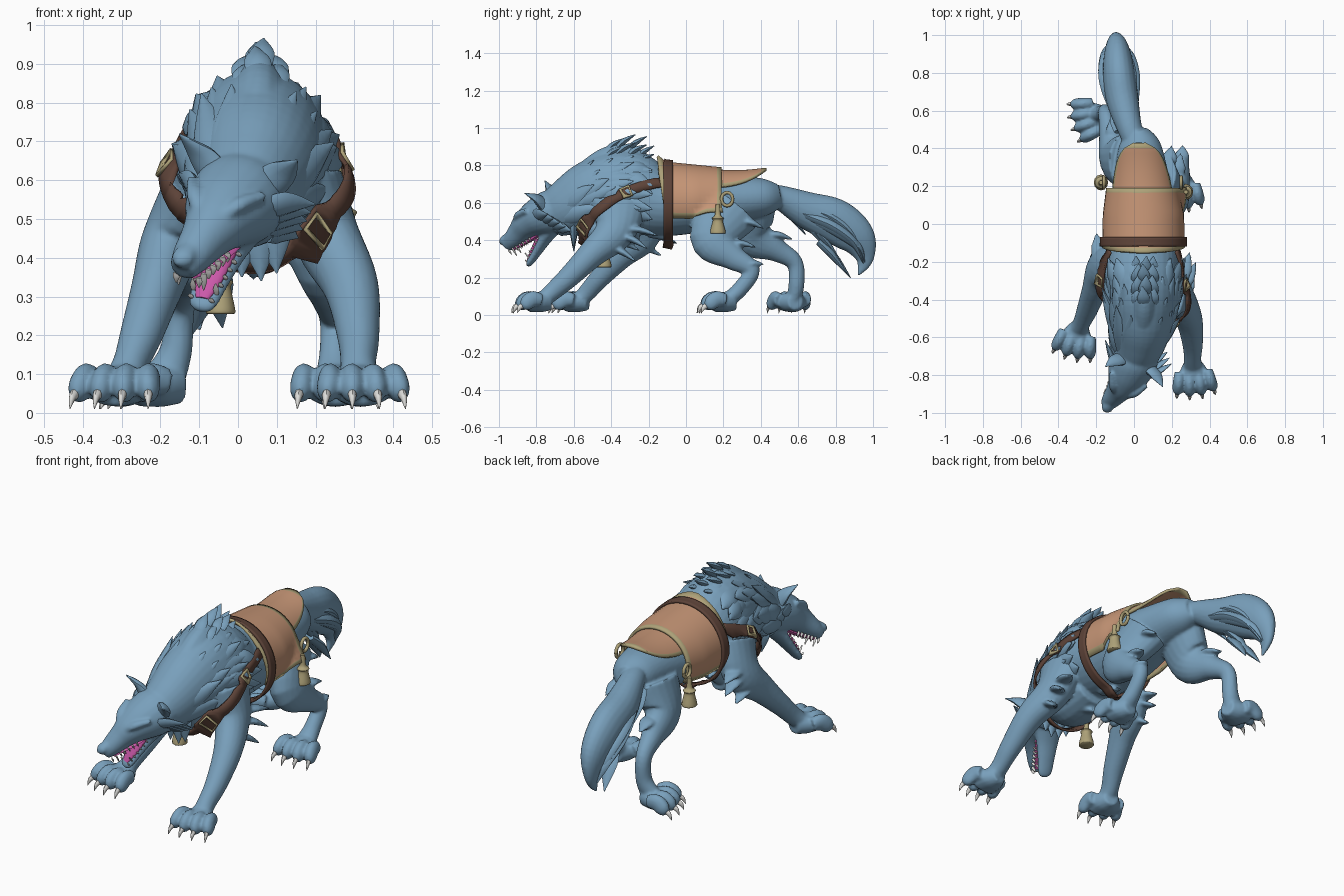
import bpy, bmesh, random
from math import sin, cos, pi, radians, sqrt
from mathutils import Vector, Matrix

random.seed(4)
cube = bpy.data.objects.get("Cube")
if cube:
    bpy.data.objects.remove(cube, do_unlink=True)
X_AXIS = Vector((1, 0, 0))


def material(name, color):
    m = bpy.data.materials.new(name)
    m.use_nodes = True
    m.diffuse_color = (*color, 1)
    m.node_tree.nodes["Principled BSDF"].inputs["Base Color"].default_value = (*color, 1)
    return m


FUR = material("blue fur", (.19, .35, .5))
LEATHER = material("tan leather", (.56, .3, .18))
STRAP = material("dark brown leather", (.11, .056, .04))
GOLD = material("dull gold", (.42, .36, .19))
PINK = material("pink mouth", (.6, .1, .4))
IVORY = material("ivory", (.72, .72, .7))


def smooth_path(points, steps):
    """Catmull-Rom interpolation of points with any number of components."""
    p = [Vector(q) for q in points]
    p = [p[0]] + p + [p[-1]]
    out = []
    for a, b, c, d in zip(p, p[1:], p[2:], p[3:]):
        for i in range(steps):
            t = i / steps
            out.append((b * 2 + (c - a) * t + (a * 2 - b * 5 + c * 4 - d) * t * t
                        + (b * 3 - a - c * 3 + d) * t ** 3) * .5)
    return out + [p[-1]]


def tangent(path, i):
    ahead, behind = path[min(i + 1, len(path) - 1)], path[max(i - 1, 0)]
    return (Vector(ahead[:3]) - Vector(behind[:3])).normalized()


def loft(bm, points, sides=16, steps=6, ref=X_AXIS, frame=Matrix()):
    """Closed tube through (x, y, z, half width, half height) sections."""
    path, rings = smooth_path(points, steps), []
    for i, p in enumerate(path):
        t = tangent(path, i)
        side = (ref - t * ref.dot(t)).normalized()
        up = side.cross(t)
        w, h = max(p[3], .001), max(p[4], .001)
        angles = [2 * pi * k / sides for k in range(sides)]
        rings.append([bm.verts.new(frame @ (Vector(p[:3]) + side * w * cos(a) + up * h * sin(a)))
                      for a in angles])
    for a, b in zip(rings, rings[1:]):
        for k in range(sides):
            n = (k + 1) % sides
            bm.faces.new((a[k], a[n], b[n], b[k]))
    bm.faces.new(rings[0])
    bm.faces.new(rings[-1])


def tuft(bm, root, tip, w, ref=X_AXIS, frame=Matrix(), sag=.012):
    root, tip = Vector(root), Vector(tip)
    mid = root.lerp(tip, .45) + Vector((0, 0, sag))
    loft(bm, [(*root, w * .8, w * .4), (*mid, w, w * .45), (*tip, .002, .002)], 8, 5, ref, frame)


def finish(bm, name, *mats):
    bmesh.ops.recalc_face_normals(bm, faces=bm.faces[:])
    mesh = bpy.data.meshes.new(name)
    bm.to_mesh(mesh)
    bm.free()
    for m in mats:
        mesh.materials.append(m)
    obj = bpy.data.objects.new(name, mesh)
    bpy.context.collection.objects.link(obj)
    bpy.ops.object.select_all(action='DESELECT')
    obj.select_set(True)
    bpy.context.view_layer.objects.active = obj
    bpy.ops.object.shade_smooth_by_angle(angle=radians(55))
    return obj


def fit_to_body(obj, mode, offset, thickness):
    wrap = obj.modifiers.new("fit", 'SHRINKWRAP')
    wrap.target, wrap.wrap_mode, wrap.offset = body, mode, offset
    solid = obj.modifiers.new("thickness", 'SOLIDIFY')
    solid.thickness, solid.offset = thickness, 0


# Torso sections from rump to neck, also used to place fur and tack
TORSO = [(.02, .5, .64, .05, .06), (.03, .42, .63, .11, .1), (.04, .25, .62, .145, .13),
         (.05, .05, .605, .18, .165), (.05, -.15, .605, .185, .185), (.05, -.32, .66, .19, .225),
         (.05, -.48, .64, .17, .2), (.03, -.62, .58, .14, .16), (0, -.72, .53, .11, .12)]


def surface(y, angle, lift=0):
    """Point on the torso at y, with the angle measured from the top."""
    y = max(min(y, TORSO[0][1]), TORSO[-1][1])
    for a, b in zip(TORSO, TORSO[1:]):
        if a[1] >= y >= b[1]:
            s = Vector(a).lerp(Vector(b), (a[1] - y) / (a[1] - b[1]))
            return Vector((s[0] + (s[3] + lift) * sin(angle), y, s[2] + (s[4] + lift) * cos(angle)))


# Head frame: local x is the head's left, -y its nose, z its crown
left, back = Vector((.9, -.32, -.2)).normalized(), Vector((.39, .79, .48)).normalized()
HEAD = Matrix.Translation((0, -.72, .54)) @ Matrix((left, back, left.cross(back))).transposed().to_4x4()

skin, claws, fur = bmesh.new(), bmesh.new(), bmesh.new()
loft(skin, TORSO, 32)
# Neck crest and chest
loft(skin, [(.03, -.64, .62, .06, .08), (.05, -.48, .72, .085, .13), (.055, -.34, .77, .08, .145),
            (.05, -.2, .7, .08, .12)], 20)
loft(skin, [(.04, -.58, .5, .08, .06), (.04, -.45, .46, .13, .1), (.04, -.25, .46, .12, .07)])
# Skull, muzzle, nose and lower jaw
loft(skin, [(0, .1, -.01, .11, .11), (0, 0, .01, .125, .12), (0, -.08, .022, .112, .103), (0, -.15, .022, .085, .082),
            (-.006, -.21, .008, .064, .065), (-.014, -.28, -.01, .05, .048), (-.02, -.325, -.024, .035, .034)],
     24, frame=HEAD)
loft(skin, [(-.014, -.29, .024, .024, .016), (-.018, -.325, .012, .03, .022), (-.02, -.345, -.002, .014, .014)],
     frame=HEAD)
loft(skin, [(0, -.02, -.06, .08, .05), (0, -.1, -.092, .062, .036), (.003, -.18, -.13, .048, .026),
            (.006, -.25, -.162, .038, .018), (.006, -.27, -.168, .016, .01)], frame=HEAD)
# Brows, ears and cheek fur
for s in (-1, 1):
    loft(skin, [(s * .03, -.19, .068, .012, .012), (s * .062, -.14, .09, .022, .018),
                (s * .1, -.07, .085, .014, .014)], frame=HEAD)
    loft(fur, [(s * .08, .02, .07, .045, .028), (s * .12, .02, .115, .036, .018),
               (s * .165, .0, .17, .002, .002)], 10, frame=HEAD)
    for k in range(5):
        tuft(fur, (s * .08, .02 * k - .06, .03 - .028 * k), (s * (.19 - .016 * k), .06 + .01 * k, .01 - .035 * k),
             .035, Vector((0, 0, 1)), HEAD)

# Legs: sections down to the wrist, then the paw base and its heading
LEGS = {
    "front_left": ([(.18, -.36, .6, .09, .16), (.23, -.38, .45, .085, .11), (.29, -.5, .33, .072, .075),
                    (.31, -.63, .2, .055, .058), (.31, -.72, .12, .046, .048)], (.315, -.78), (.1, -1)),
    "front_right": ([(-.1, -.27, .58, .09, .15), (-.17, -.24, .44, .08, .11), (-.21, -.35, .32, .066, .075),
                     (-.25, -.46, .2, .055, .055), (-.28, -.53, .12, .046, .048)], (-.3, -.58), (-.25, -1)),
    "hind_left": ([(.13, .25, .57, .1, .16), (.21, .14, .41, .08, .12), (.24, .25, .31, .055, .07),
                   (.25, .35, .24, .04, .045), (.25, .29, .14, .042, .042)], (.25, .21), (.05, -1)),
    "hind_right": ([(-.04, .33, .58, .1, .15), (-.1, .35, .43, .085, .12), (-.13, .48, .35, .055, .065),
                    (-.15, .58, .28, .04, .045), (-.16, .59, .16, .042, .042)], (-.2, .57), (-.9, -.25)),
}


def paw(base, heading):
    b, d = Vector((*base, 0)), Vector((*heading, 0)).normalized()
    side = Vector((-d.y, d.x, 0))

    def section(origin, way, reach, z, w, h):
        q = origin + way * reach
        return (q.x, q.y, z, w, h)
    loft(skin, [section(b, d, -.06, .07, .04, .045), section(b, d, 0, .07, .075, .055),
                section(b, d, .07, .058, .08, .042)], ref=side)
    for k in (-1.5, -.5, .5, 1.5):
        way = (d + side * k * .16).normalized()
        root = b + side * k * .045 - d * abs(k) * .012
        loft(skin, [section(root, way, .02, .08, .03, .035), section(root, way, .07, .085, .031, .044),
                    section(root, way, .11, .058, .028, .038), section(root, way, .13, .045, .014, .018)], 12, ref=side)
        loft(claws, [section(root, way, .11, .055, .012, .016), section(root, way, .14, .042, .01, .013),
                     section(root, way, .157, .01, .001, .001)], 8, ref=side)


for sections, base, heading in LEGS.values():
    loft(skin, sections + [(*base, .07, .06, .04)], 20)
    paw(base, heading)

# Tail core with long strands swept around it
TAIL = [(.02, .4, .65, .06, .05), (-.02, .5, .63, .065, .065), (-.06, .65, .56, .085, .1),
        (-.08, .8, .5, .085, .12), (-.09, .915, .41, .065, .1), (-.1, .955, .3, .03, .05), (-.1, .92, .21, .005, .005)]
loft(skin, TAIL, 20)
for k in range(9):
    a = 2 * pi * k / 9
    reach = random.uniform(-.07, .03)
    strand = []
    for p, spread, w in zip(TAIL[1:], (.2, .7, 1, .8, .4), (.02, .035, .042, .032, .002)):
        strand.append((p[0] + .07 * spread * cos(a), p[1] + reach * spread * .4,
                       p[2] + .085 * spread * sin(a) + reach * .5, w, w * .7))
    loft(fur, strand, 8, 5)
for x, y, z in ((-.04, .86, .22), (-.12, .88, .2), (-.08, .82, .3), (-.06, .74, .37), (-.1, .64, .43)):
    tuft(fur, (-.07, y - .15, z + .17), (x, y, z), .045)

# Mane: long flat locks swept back over the neck and shoulders
for row in range(6):
    y = -.68 + .072 * row
    for col in range(-4, 5):
        a = radians(25 * col + random.uniform(-8, 8) + 12 * (row % 2))
        reach = min(y + random.uniform(.18, .26), -.18)
        tuft(fur, surface(y, a, -.02), surface(reach, a, random.uniform(.015, .04)), .05,
             Vector((cos(a), 0, -sin(a))), sag=0)
# Crest locks standing along the top of the neck
for y, z in ((-.66, .66), (-.58, .74), (-.5, .81), (-.44, .86), (-.38, .88), (-.32, .87), (-.28, .82)):
    for x in (.015, .055, .095):
        drop = abs(x - .055) * .7
        tuft(fur, (x, y, z - drop), (x + random.uniform(-.015, .015), y + .11, z + .085 - drop * 1.6), .034)
# Throat ruff hanging over the chest
for x, z in ((-.04, .38), (.01, .35), (.06, .34), (.1, .36)):
    tuft(fur, (x * .8, -.6, .52), (x, -.6, z), .05)

# Elbow, thigh, hock and belly locks
for root, tip in (((.25, -.34, .42), (.33, -.2, .35)), ((.24, -.32, .46), (.3, -.14, .42)),
                  ((.25, -.4, .36), (.32, -.26, .28)), ((-.18, -.2, .43), (-.2, -.05, .38)),
                  ((-.18, -.2, .47), (-.2, -.04, .45)), ((-.2, -.27, .37), (-.21, -.12, .31)),
                  ((.22, .24, .38), (.25, .38, .36)), ((.18, .3, .5), (.2, .42, .46)),
                  ((-.1, .43, .43), (-.12, .58, .4)), ((.25, .32, .26), (.26, .42, .27)),
                  ((.04, -.4, .4), (.04, -.24, .34)), ((.05, -.2, .43), (.05, -.04, .38))):
    tuft(skin, root, tip, .042)

body = finish(skin, "body", FUR)
remesh = body.modifiers.new("fuse", 'REMESH')
remesh.mode, remesh.voxel_size, remesh.use_smooth_shade = 'VOXEL', .008, True
soften = body.modifiers.new("soften", 'SMOOTH')
soften.factor, soften.iterations = .5, 4
finish(fur, "fur_locks", FUR)
finish(claws, "claws", IVORY)

# Tongue, palate and teeth
mouth, teeth = bmesh.new(), bmesh.new()
loft(mouth, [(0, -.06, -.05, .05, .026), (0, -.12, -.076, .046, .022), (.003, -.2, -.118, .036, .014),
             (.006, -.25, -.146, .018, .008)], frame=HEAD)
loft(mouth, [(-.014, -.29, -.056, .028, .008), (-.004, -.18, -.06, .046, .01), (0, -.08, -.058, .058, .016)], frame=HEAD)
for s in (-1, 1):
    for i in range(7):
        size = .035 if i == 1 else .014
        y, low = -.31 + .024 * i, -.25 + .022 * i
        x, z = s * (.032 + .13 * (y + .31)) - .01, -.15 + .54 * (low + .25)
        tuft(teeth, (x, y, -.045), (x, y, -.06 - size), .009, frame=HEAD, sag=0)
        x = s * (.029 + .15 * (low + .25)) + .004
        tuft(teeth, (x, low, z), (x, low - .005, z + size), .008, frame=HEAD, sag=0)
finish(mouth, "tongue_and_palate", PINK)
finish(teeth, "teeth", IVORY)


def shell(name, place, rows, cols, trimmed, offset, *mats):
    """Sheet over the back; place(u, v) gives a point, edge faces take the trim."""
    bm = bmesh.new()
    grid = [[bm.verts.new(place(r / rows, 2 * c / cols - 1)) for c in range(cols + 1)] for r in range(rows + 1)]
    for r in range(rows):
        for c in range(cols):
            f = bm.faces.new((grid[r][c], grid[r][c + 1], grid[r + 1][c + 1], grid[r + 1][c]))
            f.material_index = int(trimmed and (r in (0, rows - 1) or c in (0, cols - 1)))
    fit_to_body(finish(bm, name, *mats), 'OUTSIDE', offset, .014)


# Saddle blanket, rounded rear flap tucked under it, and girth
shell("saddle", lambda u, v: surface(-.17 + .36 * u + .06 * abs(v) * (1 - u), v * radians(114 + 6 * u), .028),
      14, 25, True, .024, LEATHER, GOLD)
shell("rear_flap", lambda u, v: surface(.16 + .27 * u, v * radians(64) * sqrt(1 - .97 * u * u), .014 + .04 * u * u),
      10, 18, True, .012, LEATHER, GOLD)
shell("girth", lambda u, v: surface(-.12 + .05 * u, v * pi, .04), 4, 64, False, .032, STRAP)

# Chest strap running from one side of the saddle to the other
strap = bmesh.new()
path = smooth_path([(.25, -.13, .72), (.28, -.32, .66), (.29, -.45, .58), (.21, -.56, .47), (.12, -.56, .38),
                    (0, -.55, .38), (-.1, -.52, .42), (-.16, -.46, .5), (-.19, -.34, .62), (-.16, -.13, .72)], 10)
heart = Vector((.05, -.25, .6))
rows = []
for i, p in enumerate(path):
    across = tangent(path, i).cross(p - heart).normalized()
    rows.append([strap.verts.new(p + across * w) for w in (-.028, 0, .028)])
for a, b in zip(rows, rows[1:]):
    for k in (0, 1):
        strap.faces.new((a[k], a[k + 1], b[k + 1], b[k]))
fit_to_body(finish(strap, "chest_strap", STRAP), 'ABOVE_SURFACE', .022, .012)

# Square buckles on the strap
buckles = bmesh.new()
for i in (10, 30, 82):
    t = tangent(path, i)
    across = t.cross(path[i] - heart).normalized()
    outer, inner = [[buckles.verts.new(path[i] + t * r * u + across * r * v)
                     for u, v in ((-1, -1), (1, -1), (1, 1), (-1, 1))] for r in (.03, .02)]
    for k in range(4):
        n = (k + 1) % 4
        buckles.faces.new((outer[k], outer[n], inner[n], inner[k]))
fit_to_body(finish(buckles, "buckles", GOLD), 'ABOVE_SURFACE', .032, .01)

# Tassels and side rings
trim = bmesh.new()
for x, y, top in ((.275, .17, .53), (-.175, .22, .53), (-.045, -.44, .35)):
    loft(trim, [(x, y, top + .06, .011, .011), (x, y, top + .005, .016, .016), (x, y, top - .012, .032, .032),
                (x, y, top - .028, .027, .027), (x, y, top - .085, .038, .042), (x, y, top - .095, .034, .036)], 12)
for x in (.25, -.16):
    loft(trim, [(x, .22 + .03 * cos(a), .62 + .035 * sin(a), .009, .009)
                for a in [pi * k / 6 for k in range(13)]], 8, 3)
finish(trim, "tassels_and_rings", GOLD)
